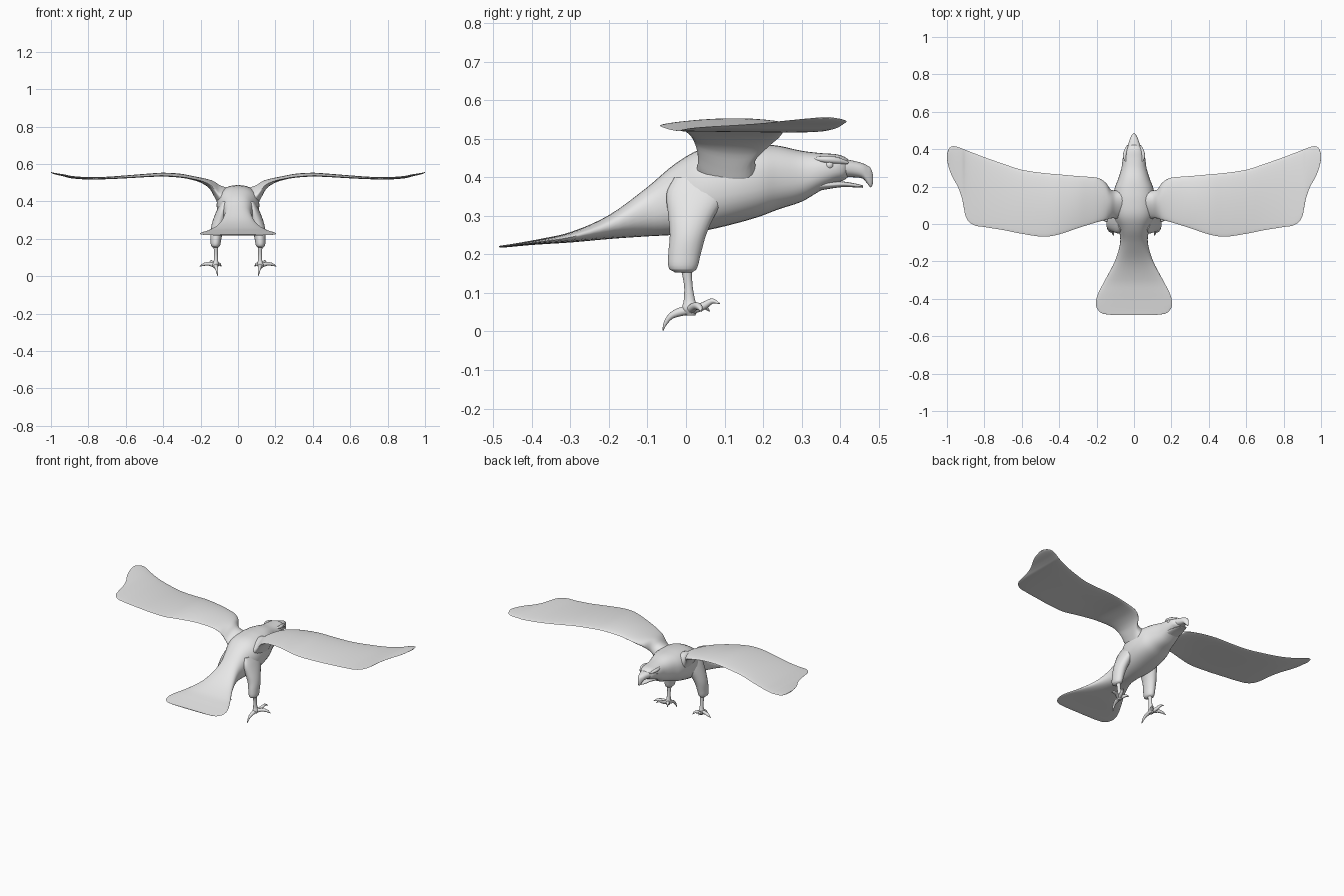
import bpy, bmesh
from math import sin, cos, pi
from mathutils import Vector

cube = bpy.data.objects.get("Cube")
if cube:
    bpy.data.objects.remove(cube, do_unlink=True)

grey = bpy.data.materials.new("plain grey")
grey.use_nodes = True
grey.diffuse_color = (0.8, 0.8, 0.8, 1)
grey.node_tree.nodes["Principled BSDF"].inputs["Base Color"].default_value = (0.8, 0.8, 0.8, 1)


def smooth_rows(rows, steps, knots=None):
    """Hermite interpolation of number rows, by default along the first number."""
    k = knots or [r[0] for r in rows]
    last = len(rows) - 1

    def slope(i):
        a, b = max(i - 1, 0), min(i + 1, last)
        return [(q - p) / (k[b] - k[a]) for p, q in zip(rows[a], rows[b])]

    out = []
    for i in range(last):
        d, m, n = k[i + 1] - k[i], slope(i), slope(i + 1)
        for s in range(steps):
            t = s / steps
            h = t * t * (3 - 2 * t)
            out.append([p * (1 - h) + q * h + d * (u * t * (1 - t) ** 2 - v * t * t * (1 - t))
                        for p, q, u, v in zip(rows[i], rows[i + 1], m, n)])
    return out + [list(rows[-1])]


def finish(name, bm, mirror):
    bmesh.ops.recalc_face_normals(bm, faces=bm.faces)
    mesh = bpy.data.meshes.new(name)
    bm.to_mesh(mesh)
    bm.free()
    mesh.materials.append(grey)
    ob = bpy.data.objects.new(name, mesh)
    bpy.context.collection.objects.link(ob)
    if mirror:
        ob.modifiers.new("Mirror", 'MIRROR').use_mirror_merge = False
    bpy.ops.object.select_all(action='DESELECT')
    ob.select_set(True)
    bpy.context.view_layer.objects.active = ob
    bpy.ops.object.shade_smooth_by_angle(angle=1.0)
    return ob


def skin(name, rings, mirror=False):
    """Joins closed rings of points into a capped surface."""
    bm = bmesh.new()
    loops = [[bm.verts.new(p) for p in ring] for ring in rings]
    n = len(loops[0])
    for a, b in zip(loops, loops[1:]):
        for i in range(n):
            j = (i + 1) % n
            bm.faces.new((a[i], a[j], b[j], b[i]))
    bm.faces.new(loops[0])
    bm.faces.new(loops[-1])
    return finish(name, bm, mirror)


def circle(n):
    return [(cos(2 * pi * i / n), sin(2 * pi * i / n)) for i in range(n)]


def squared(v, power=0.85):
    return abs(v) ** power * (1 if v > 0 else -1)


def along_y(name, rows, steps=4):
    """Rows: y, top, bottom, half width."""
    skin(name, [[(w * squared(c), y, (t + b) / 2 + (t - b) / 2 * squared(s))
                 for c, s in circle(32)] for y, t, b, w in smooth_rows(rows, steps)])


def along_z(name, rows, steps=4):
    """Rows: z, centre x, centre y, radius x, radius y."""
    skin(name, [[(x + rx * c, y + ry * s, z) for c, s in circle(20)]
                for z, x, y, rx, ry in smooth_rows(rows, steps)], True)


def tube(name, rows, steps=4):
    """Rows: x, y, z, radius."""
    pts = smooth_rows(rows, steps, list(range(len(rows))))
    rings = []
    for i, p in enumerate(pts):
        a, b = pts[max(i - 1, 0)], pts[min(i + 1, len(pts) - 1)]
        turn = (Vector(b[:3]) - Vector(a[:3])).to_track_quat('Z', 'Y')
        rings.append([Vector(p[:3]) + turn @ Vector((c * p[3], s * p[3], 0)) for c, s in circle(12)])
    skin(name, rings, True)


# Body, from fanned tail to brow
along_y("body_and_tail", [
    (-.486, .222, .219, .12), (-.48, .223, .218, .165), (-.46, .226, .219, .192),
    (-.43, .231, .222, .204), (-.38, .24, .226, .195), (-.3, .258, .231, .155),
    (-.2, .302, .24, .103), (-.1, .375, .247, .074), (-.03, .434, .251, .082),
    (.04, .474, .26, .108), (.12, .486, .278, .114), (.19, .486, .298, .104),
    (.24, .482, .317, .085), (.3, .469, .337, .067), (.35, .463, .366, .06),
    (.39, .46, .386, .051), (.41, .454, .393, .041), (.422, .446, .402, .026)])

# Hooked beak and open lower jaw
along_y("upper_beak", [
    (.37, .444, .397, .045), (.41, .447, .4, .037), (.44, .442, .4, .027),
    (.46, .436, .396, .02), (.472, .43, .382, .014), (.48, .423, .374, .009),
    (.486, .405, .385, .003)])
along_y("lower_jaw", [
    (.33, .40, .362, .045), (.37, .391, .37, .042), (.41, .389, .375, .031),
    (.44, .384, .374, .021), (.46, .379, .373, .009)])

# Brow ridges and eyes
tube("brow_ridge", [(.042, .33, .448, .004), (.05, .36, .447, .009),
                    (.045, .39, .444, .009), (.034, .42, .438, .004)])
bm = bmesh.new()
bmesh.ops.create_uvsphere(bm, u_segments=16, v_segments=10, radius=.012)
bmesh.ops.translate(bm, verts=bm.verts, vec=(.046, .372, .432))
finish("eye", bm, True)

# Wings: x, leading edge, trailing edge, height, half thickness
wing = [
    (.06, .19, .02, .40, .07), (.1, .18, .03, .43, .055), (.125, .185, .03, .463, .04),
    (.15, .22, .022, .49, .024), (.19, .245, .012, .508, .014), (.24, .252, -.003, .52, .01),
    (.3, .256, -.022, .53, .009), (.4, .265, -.055, .537, .009), (.48, .272, -.068, .534, .008),
    (.6, .29, -.052, .527, .007), (.7, .322, -.032, .522, .006), (.8, .357, -.016, .521, .006),
    (.86, .38, -.004, .525, .006), (.9, .396, .04, .53, .006), (.918, .403, .13, .535, .006),
    (.94, .411, .195, .54, .005), (.97, .416, .25, .546, .004), (.99, .402, .30, .551, .003),
    (1.0, .375, .345, .555, .002)]
rings = []
for x, lead, trail, z, thick in smooth_rows(wing, 4):
    ring = []
    for c, s in circle(28):
        # Thicker toward the leading edge, gently arched across the chord
        arch = .012 * (1 - c * c) * min(1, max(0, (x - .15) * 6)) * (1 - x)
        ring.append((x, (lead + trail) / 2 + (lead - trail) / 2 * c,
                     z + arch + thick * s * (1 + .35 * c)))
    rings.append(ring)
skin("wing", rings, True)

# Feathered thighs and bare shanks
along_z("thigh", [
    (.153, .12, -.006, .014, .022), (.163, .12, -.008, .024, .036), (.2, .118, -.004, .029, .042),
    (.25, .112, .005, .034, .047), (.3, .098, .014, .036, .06), (.36, .08, .03, .03, .08),
    (.4, .07, .04, .02, .07)])
along_z("shank", [
    (.042, .12, .012, .009, .012), (.058, .12, .011, .017, .021), (.08, .118, .009, .012, .015),
    (.12, .118, .006, .01, .011), (.17, .118, 0, .014, .015)])

# Toes with curved claws
tube("outer_toe", [(.122, .01, .057, .012), (.155, .025, .066, .01),
                   (.182, .035, .063, .008), (.205, .04, .052, .001)])
tube("middle_toe", [(.122, .012, .055, .012), (.134, .045, .066, .01),
                    (.143, .068, .079, .007), (.152, .088, .072, .001)])
tube("inner_toe", [(.12, .01, .055, .012), (.108, .032, .062, .01),
                   (.098, .048, .064, .007), (.089, .062, .052, .001)])
tube("hind_toe", [(.12, .012, .057, .013), (.117, -.018, .05, .011),
                  (.114, -.04, .039, .008), (.111, -.054, .02, .005), (.109, -.06, .002, .001)])
